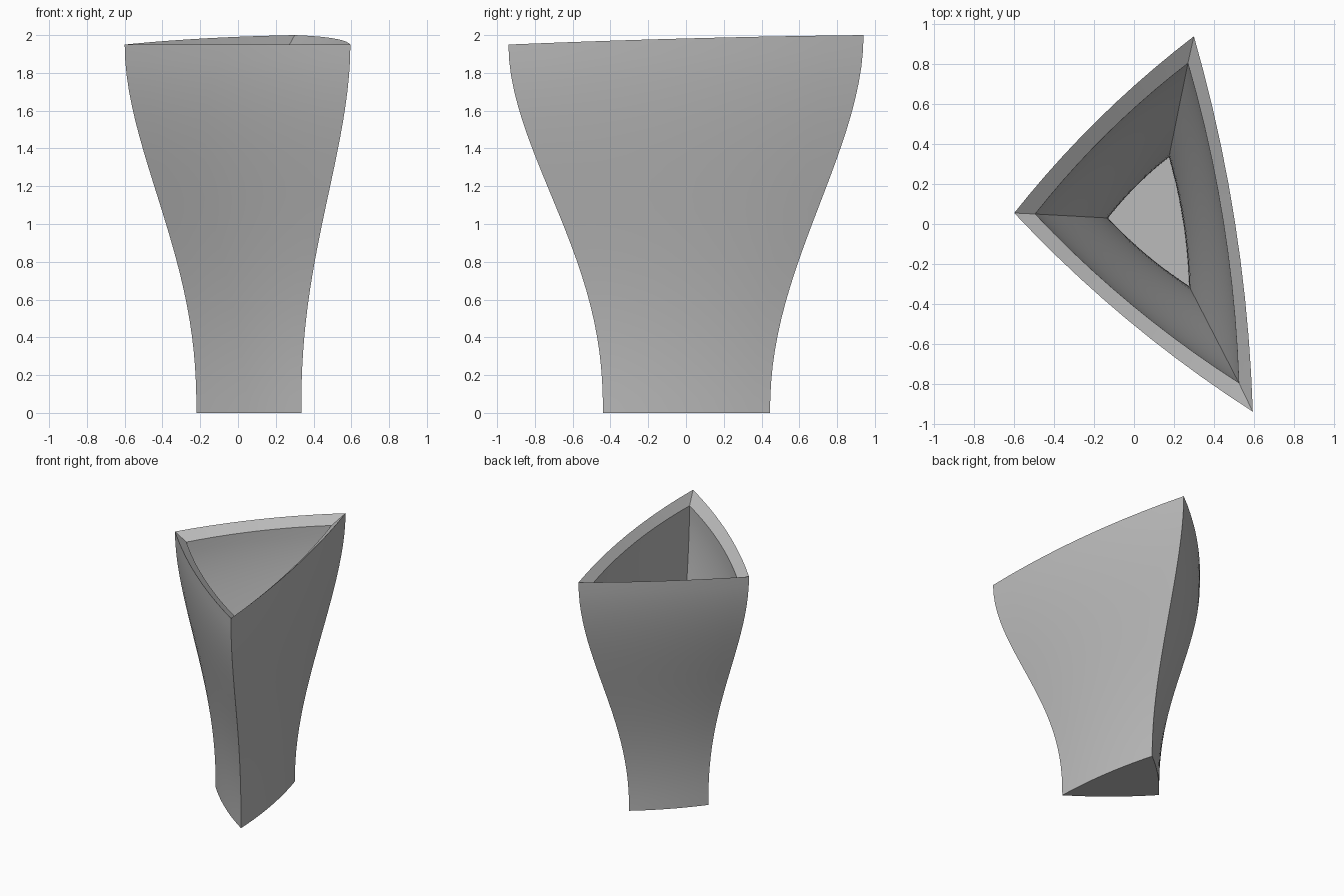
import bpy, bmesh
from mathutils import Vector

if "Cube" in bpy.data.objects:
    bpy.data.objects.remove(bpy.data.objects["Cube"], do_unlink=True)

SIDE_STEPS, LEVELS, BOW = 10, 24, 0.031
EASE = (1.2, 1.2, 1.1)      # flare timing of left, front and back corners

# Corner positions, counter-clockwise: left, front, back
outer_foot = [Vector(c) for c in ((-.22, .03, 0), (.335, -.44, 0), (.195, .445, 0))]
outer_rim = [Vector(c) for c in ((-.6, .055, 1.95), (.595, -.94, 1.95), (.3, .94, 2))]
inner_foot = [Vector(c) for c in ((-.13, .03, .06), (.275, -.31, .06), (.175, .335, .06))]
inner_rim = [Vector(c) for c in ((-.495, .05, 1.895), (.525, -.795, 1.895), (.27, .805, 1.945))]


def flared_corner(foot, rim, s, power):
    t = s ** power
    t = t * t * (3 - 2 * t)
    p = foot.lerp(rim, t)
    p.z = foot.z + (rim.z - foot.z) * s
    return p


def bowed_ring(bm, foot, rim, s):
    """Triangular cross-section with gently bowed sides."""
    corners = [flared_corner(f, r, s, e) for f, r, e in zip(foot, rim, EASE)]
    ring = []
    for i, a in enumerate(corners):
        b = corners[(i + 1) % 3]
        side = b - a
        outward = Vector((side.y, -side.x, 0)) * BOW
        lift = abs(side.z) * 0.15
        for k in range(SIDE_STEPS):
            u = k / SIDE_STEPS
            arch = 4 * u * (1 - u)
            ring.append(bm.verts.new(a + side * u + outward * arch + Vector((0, 0, lift * arch))))
    return ring


# Loft up the outside, over the bevelled rim and down the inside
bm = bmesh.new()
steps = [i / LEVELS for i in range(LEVELS + 1)]
rings = [bowed_ring(bm, outer_foot, outer_rim, s) for s in steps]
rings += [bowed_ring(bm, inner_foot, inner_rim, s) for s in reversed(steps)]
for low, high in zip(rings, rings[1:]):
    for k in range(len(low)):
        n = (k + 1) % len(low)
        bm.faces.new((low[k], low[n], high[n], high[k]))
bm.faces.new(list(reversed(rings[0])))      # underside
bm.faces.new(rings[-1])                     # inner floor
bmesh.ops.recalc_face_normals(bm, faces=bm.faces)

mesh = bpy.data.meshes.new("triangular_vase")
bm.to_mesh(mesh)
bm.free()
vase = bpy.data.objects.new("triangular_vase", mesh)
bpy.context.collection.objects.link(vase)

# Plain grey finish
grey = bpy.data.materials.new("light_grey")
grey.use_nodes = True
color = (0.5, 0.5, 0.5, 1)
grey.diffuse_color = color
grey.node_tree.nodes["Principled BSDF"].inputs["Base Color"].default_value = color
mesh.materials.append(grey)

bpy.ops.object.select_all(action="DESELECT")
vase.select_set(True)
bpy.context.view_layer.objects.active = vase
bpy.ops.object.shade_smooth_by_angle()
